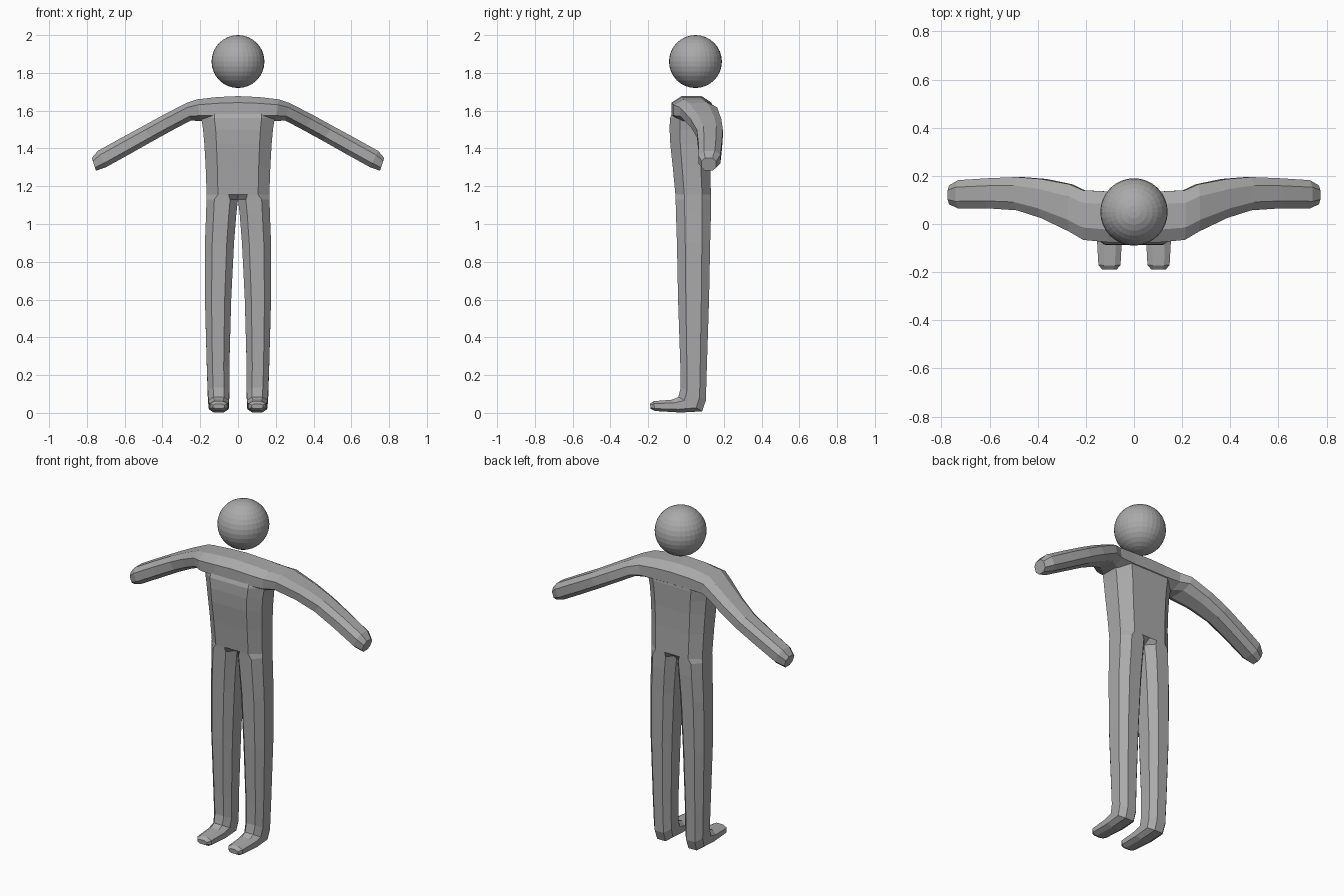
import bpy, bmesh
from mathutils import Vector

if "Cube" in bpy.data.objects:
    bpy.data.objects.remove(bpy.data.objects["Cube"])

grey = bpy.data.materials.new("plain grey")
grey.diffuse_color = (0.4, 0.4, 0.4, 1)
grey.use_nodes = True
grey.node_tree.nodes["Principled BSDF"].inputs["Base Color"].default_value = grey.diffuse_color


def finish(bm, name):
    bmesh.ops.recalc_face_normals(bm, faces=bm.faces)
    me = bpy.data.meshes.new(name)
    bm.to_mesh(me)
    bm.free()
    me.materials.append(grey)
    ob = bpy.data.objects.new(name, me)
    bpy.context.collection.objects.link(ob)
    return ob


def octagon(a, b, side0, side1, c=0.5):
    """Eight-sided ring: a-b is one diameter, side0-side1 the other."""
    mid = (a + b) / 2
    u, v = (b - a) / 2, (side1 - side0) / 2
    return [mid + u * s + v * t for s, t in
            ((-1, -c), (-1, c), (-c, 1), (c, 1), (1, c), (1, -c), (c, -1), (-c, -1))]


def half_loft(name, rings, cap_start, cap_end):
    """Loft rings, leave the x = 0 plane open and mirror across it."""
    bm = bmesh.new()
    loops = [[bm.verts.new(p) for p in r] for r in rings]
    for lo, hi in zip(loops, loops[1:]):
        for i in range(8):
            j = (i + 1) % 8
            quad = (lo[i], lo[j], hi[j], hi[i])
            if any(abs(v.co.x) > 1e-5 for v in quad):
                bm.faces.new(quad)
    if cap_start:
        bm.faces.new(loops[0])
    if cap_end:
        bm.faces.new(loops[-1])
    ob = finish(bm, name)
    m = ob.modifiers.new("mirror", "MIRROR")
    m.merge_threshold = 0.001
    return ob


# Foot and leg: inner x, outer x, front (y, z), back (y, z)
leg = [
    (.072, .132, (-.19, .048), (-.188, .022)),
    (.056, .148, (-.172, .062), (-.165, .010)),
    (.050, .154, (-.07, .070), (-.03, .002)),
    (.048, .156, (-.040, .085), (.085, .008)),
    (.046, .160, (-.028, .135), (.105, .065)),
    (.046, .165, (-.030, .25), (.110, .23)),
    (.036, .175, (-.042, .60), (.122, .60)),
    (.021, .175, (-.048, .90), (.128, .90)),
    (.009, .169, (-.053, 1.05), (.132, 1.05)),
    (.000, .167, (-.055, 1.13), (.132, 1.13)),
]
rings = []
for x0, x1, f, b in leg:
    mid = Vector((0, (f[0] + b[0]) / 2, (f[1] + b[1]) / 2))
    rings.append(octagon(Vector(((x0 + x1) / 2, *f)), Vector(((x0 + x1) / 2, *b)),
                         Vector((x0, mid.y, mid.z)), Vector((x1, mid.y, mid.z))))

# Torso: half rings whose inner points lie on the centre plane
for z, x1, f, b in [(1.155, .166, -.056, .132), (1.3, .171, -.070, .128),
                    (1.42, .178, -.083, .128), (1.5, .185, -.087, .130),
                    (1.56, .195, -.085, .132), (1.6, .195, -.068, .128)]:
    m, h = (f + b) / 2, (b - f) / 4
    xf = x1 * .64
    rings.append([Vector((x, y, z)) for x, y in (
        (x1 * .3, f), (xf, f), (x1, m - h), (x1, m + h),
        (xf, b), (x1 * .3, b), (0, b), (0, f))])
body = half_loft("body", rings, True, True)

# Shoulders and arms: top (x, z), bottom (x, z), front y, back y
arm = [
    ((0, 1.677), (0, 1.54), -.076, .135),
    ((.11, 1.672), (.10, 1.54), -.076, .135),
    ((.215, 1.660), (.20, 1.545), -.066, .140),
    ((.275, 1.640), (.25, 1.548), -.032, .165),
    ((.40, 1.575), (.35, 1.495), .025, .187),
    ((.50, 1.520), (.45, 1.440), .057, .195),
    ((.62, 1.455), (.57, 1.372), .065, .190),
    ((.742, 1.387), (.70, 1.300), .065, .182),
    ((.774, 1.350), (.752, 1.282), .082, .160),
]
rings = []
for t, b, y0, y1 in arm:
    x, z, y = (t[0] + b[0]) / 2, (t[1] + b[1]) / 2, (y0 + y1) / 2
    rings.append(octagon(Vector((t[0], y, t[1])), Vector((b[0], y, b[1])),
                         Vector((x, y0, z)), Vector((x, y1, z))))
arms = half_loft("arms_helper", rings, False, True)
arms.hide_render = True
arms.hide_viewport = True

# Weld arms and body into one skin
u = body.modifiers.new("join arms", "BOOLEAN")
u.operation = "UNION"
u.solver = "EXACT"
u.object = arms

# Head floating above the shoulders
bm = bmesh.new()
bmesh.ops.create_uvsphere(bm, u_segments=32, v_segments=16, radius=.14)
head = finish(bm, "head")
head.location = (0, .05, 1.86)
